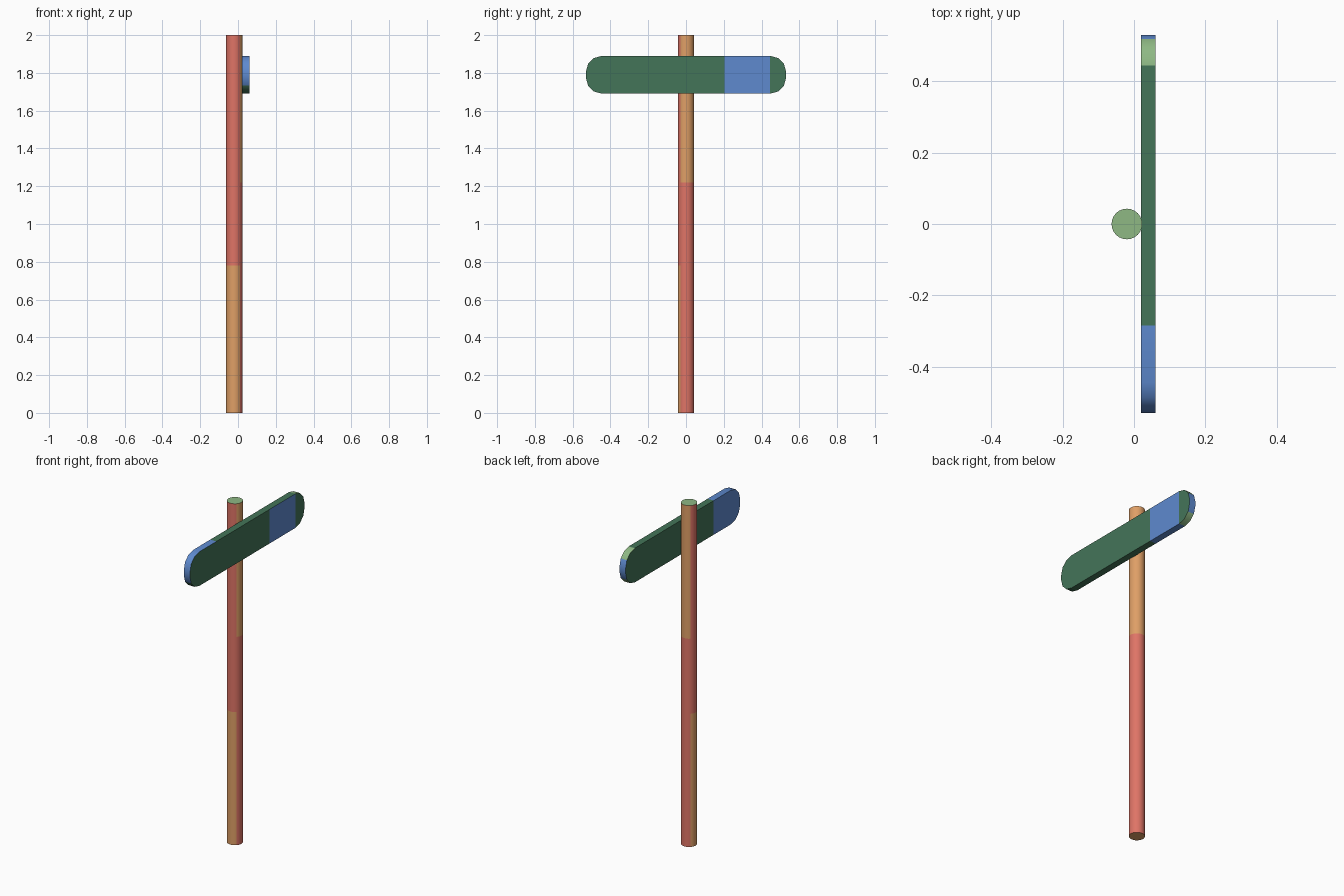
import bpy, bmesh, math
from mathutils import Vector

if "Cube" in bpy.data.objects:
    bpy.data.objects.remove(bpy.data.objects["Cube"])


def material(name, rgb):
    lin = [((c / 255 + 0.055) / 1.055) ** 2.4 for c in rgb]
    m = bpy.data.materials.new(name)
    m.diffuse_color = (*lin, 1)
    m.use_nodes = True
    m.node_tree.nodes["Principled BSDF"].inputs["Base Color"].default_value = m.diffuse_color
    return m


RED = material("red", (223, 116, 102))
ORANGE = material("orange", (223, 159, 102))
GREEN = material("dark green", (68, 117, 89))
BLUE = material("blue", (94, 138, 207))
LIGHT = material("light green", (142, 184, 132))


def cut(bm, co, no):
    bmesh.ops.bisect_plane(bm, geom=bm.verts[:] + bm.edges[:] + bm.faces[:],
                           plane_co=co, plane_no=no)


def finish(bm, name, mats, rule):
    bmesh.ops.recalc_face_normals(bm, faces=bm.faces[:])
    bm.normal_update()
    for f in bm.faces:
        f.material_index = mats.index(rule(f.calc_center_median(), f.normal))
    me = bpy.data.meshes.new(name)
    bm.to_mesh(me)
    bm.free()
    for m in mats:
        me.materials.append(m)
    ob = bpy.data.objects.new(name, me)
    bpy.context.collection.objects.link(ob)
    bpy.ops.object.select_all(action='DESELECT')
    ob.select_set(True)
    bpy.context.view_layer.objects.active = ob
    bpy.ops.object.shade_smooth_by_angle(angle=math.radians(40))


# Pole: round post, colour bands differ on its two halves
bm = bmesh.new()
bmesh.ops.create_cone(bm, cap_ends=True, segments=24, radius1=0.043,
                      radius2=0.043, depth=2)
bmesh.ops.translate(bm, vec=(-0.02, 0, 1), verts=bm.verts[:])
for z in (0.78, 1.22):
    cut(bm, (0, 0, z), (0, 0, 1))


def pole_rule(c, n):
    if n.z > 0.9:
        return LIGHT
    if n.z < -0.9:
        return ORANGE
    angle = math.degrees(math.atan2(n.y, n.x))
    if -45 < angle < 130:
        return ORANGE if c.z > 1.22 else RED
    return RED if c.z > 0.78 else ORANGE


finish(bm, "pole", [RED, ORANGE, LIGHT], pole_rule)

# Sign board: rounded rectangle in the y-z plane, extruded along x
R, HY, HZ, ZC = 0.085, 0.53, 0.1, 1.79
bm = bmesh.new()
ring = []
for sy, sz, start in ((1, 1, 0), (-1, 1, 90), (-1, -1, 180), (1, -1, 270)):
    for i in range(4):
        a = math.radians(start + 30 * i)
        ring.append(bm.verts.new((0.02, sy * (HY - R) + R * math.cos(a),
                                  ZC + sz * (HZ - R) + R * math.sin(a))))
face = bm.faces.new(ring)
ext = bmesh.ops.extrude_face_region(bm, geom=[face], use_keep_orig=True)
bmesh.ops.translate(bm, vec=(0.04, 0, 0),
                    verts=[v for v in ext["geom"] if isinstance(v, bmesh.types.BMVert)])
for y in (-0.285, 0.205, 0.445):
    cut(bm, (0, y, 0), (0, 1, 0))


def sign_rule(c, n):
    if n.x > 0.9:                                   # right face
        return BLUE if 0.205 < c.y < 0.445 else GREEN
    if n.x < -0.9:                                  # left face
        return BLUE if c.y < -0.285 else GREEN
    if c.y > 0.445:                                 # back end
        return BLUE if 1.73 < c.z < 1.845 else LIGHT
    if n.z < -0.8:                                  # underside
        return BLUE if c.y > 0.205 else GREEN
    return BLUE if c.y < -0.285 and c.z > 1.72 else GREEN


finish(bm, "sign_board", [GREEN, BLUE, LIGHT], sign_rule)
